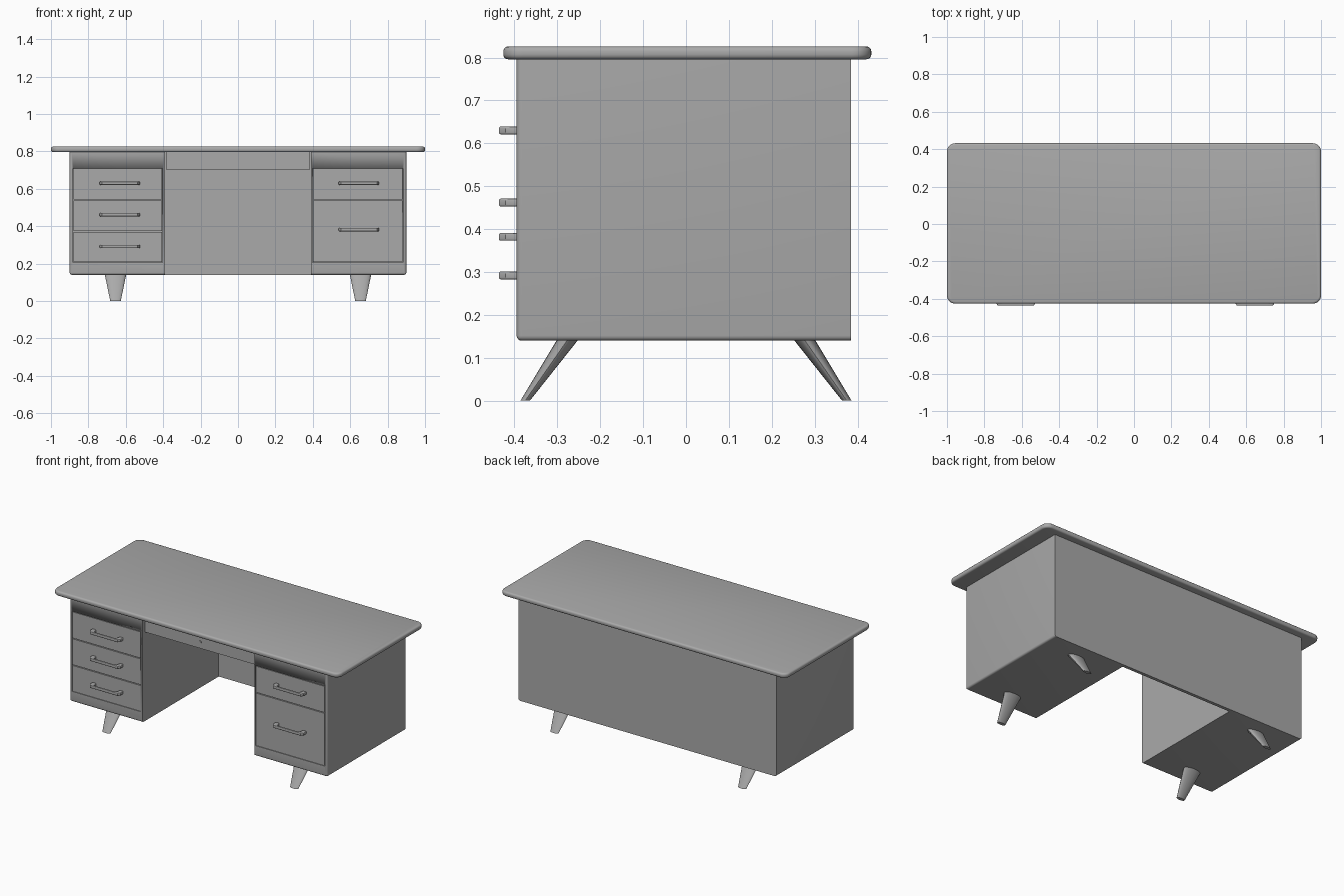
import bpy, bmesh
from math import cos, sin, tau, radians

cube = bpy.data.objects.get("Cube")
if cube:
    bpy.data.objects.remove(cube, do_unlink=True)

grey = bpy.data.materials.new("plain_grey")
grey.use_nodes = True
grey.diffuse_color = (0.4, 0.4, 0.4, 1)
grey.node_tree.nodes["Principled BSDF"].inputs["Base Color"].default_value = (0.4, 0.4, 0.4, 1)


def finish(name, bm):
    """Turn a bmesh into a smooth-by-angle object."""
    bmesh.ops.recalc_face_normals(bm, faces=bm.faces)
    mesh = bpy.data.meshes.new(name)
    bm.to_mesh(mesh)
    bm.free()
    mesh.materials.append(grey)
    obj = bpy.data.objects.new(name, mesh)
    bpy.context.collection.objects.link(obj)
    bpy.ops.object.select_all(action='DESELECT')
    obj.select_set(True)
    bpy.context.view_layer.objects.active = obj
    bpy.ops.object.shade_smooth_by_angle(angle=radians(35))
    return obj


def bevel(bm, pick, radius, segments):
    """Round the edges whose two ends satisfy the rule."""
    edges = [e for e in bm.edges if pick(e.verts[0].co, e.verts[1].co)]
    bmesh.ops.bevel(bm, geom=edges, offset=radius, segments=segments,
                    profile=0.5, affect='EDGES', clamp_overlap=True)


def box_mesh(x0, x1, y0, y1, z0, z1):
    bm = bmesh.new()
    bmesh.ops.create_cube(bm, size=1)
    for v in bm.verts:
        v.co = (x1 if v.co.x > 0 else x0, y1 if v.co.y > 0 else y0, z1 if v.co.z > 0 else z0)
    return bm


def box(name, *size):
    return finish(name, box_mesh(*size))


def near(a, b):
    return abs(a - b) < 1e-4


FRONT, BACK, BASE, UNDER = -0.395, 0.385, 0.14, 0.797

# Desktop: rounded corners, then softened rims
bm = box_mesh(-1, 1, -0.426, 0.432, 0.796, 0.826)
bevel(bm, lambda a, b: not near(a.z, b.z), 0.045, 8)
bevel(bm, lambda a, b: near(a.z, b.z), 0.011, 3)
finish("desktop", bm)


def pedestal(side, sign, inner, splits):
    """Cabinet with a shallow front opening filled by flush drawer fronts."""
    x0, x1 = sorted((sign * 0.39, sign * 0.9))
    bm = box_mesh(x0, x1, FRONT, BACK, BASE, UNDER)

    def rounded(a, b):
        front = near(a.y, FRONT) and near(b.y, FRONT)
        outer = near(a.x, sign * 0.9) and near(b.x, sign * 0.9)
        low = near(a.z, BASE) and near(b.z, BASE)
        return front + outer + low == 2
    bevel(bm, rounded, 0.012, 4)
    body = finish(side + "_pedestal", bm)

    left, right = sorted((sign * inner, sign * 0.882))
    cutter = box("opening_cutter", left, right, FRONT - 0.1, FRONT + 0.025, splits[0], splits[-1])
    cutter.hide_render = True
    cut = body.modifiers.new("opening", 'BOOLEAN')
    cut.object = cutter
    cut.solver = 'EXACT'
    bpy.context.view_layer.objects.active = body
    bpy.ops.object.modifier_apply(modifier=cut.name)
    bpy.data.objects.remove(cutter, do_unlink=True)

    gap = 0.0025
    for i, (low, high) in enumerate(zip(splits, splits[1:])):
        box(f"{side}_drawer_front_{i + 1}", left + gap, right - gap,
            FRONT, FRONT + 0.03, low + gap, high - gap)


pedestal("right", -1, 0.403, (0.205, 0.372, 0.54, 0.71))
pedestal("left", 1, 0.398, (0.205, 0.54, 0.71))

# Panel closing the back of the knee space
box("back_panel", -0.39, 0.39, BACK - 0.02, BACK, BASE, UNDER)

# Shallow centre drawer with a small lock
box("centre_drawer", -0.386, 0.386, FRONT + 0.02, 0.1, 0.704, UNDER)
bm = bmesh.new()
bmesh.ops.create_cone(bm, cap_ends=True, segments=16, radius1=0.008, radius2=0.008, depth=0.006)
for v in bm.verts:
    v.co = (v.co.x, FRONT + 0.019 + v.co.z, 0.745 + v.co.y)
finish("lock", bm)


def handle(name, x, z):
    """Bow handle: a bracket outline extruded upward and softened."""
    half = [(0.1075, 0.004), (0.1075, -0.026), (0.096, -0.041),
            (0.07, -0.041), (0.07, -0.029), (0.078, -0.024), (0.084, 0.004)]
    outer, inner = half[:3], half[4:]
    outline = outer + [(-px, py) for px, py in outer[::-1]]
    outline += [(-px, py) for px, py in inner[::-1]] + inner
    bm = bmesh.new()
    face = bm.faces.new([bm.verts.new((x + px, FRONT + py, z - 0.009)) for px, py in outline])
    made = bmesh.ops.extrude_face_region(bm, geom=[face])["geom"]
    for v in made:
        if isinstance(v, bmesh.types.BMVert):
            v.co.z += 0.018
    bevel(bm, lambda a, b: near(a.z, b.z), 0.004, 3)
    finish(name, bm)


for i, z in enumerate((0.292, 0.462, 0.63)):
    handle(f"right_handle_{i + 1}", -0.632, z)
for i, z in enumerate((0.382, 0.63)):
    handle(f"left_handle_{i + 1}", 0.646, z)


def leg(name, sx, sy):
    """Splayed, tapered leg with an oval section."""
    bm = bmesh.new()
    rings = []
    for y, z, rx, ry in ((0.375, 0, 0.028, 0.011), (0.274, 0.145, 0.058, 0.025)):
        rings.append([bm.verts.new((sx * 0.655 + rx * cos(tau * i / 20),
                                    sy * y + ry * sin(tau * i / 20), z)) for i in range(20)])
    for i in range(20):
        j = (i + 1) % 20
        bm.faces.new((rings[0][i], rings[0][j], rings[1][j], rings[1][i]))
    for ring in rings:
        bm.faces.new(ring)
    finish(name, bm)


for side, sx in (("left", 1), ("right", -1)):
    for end, sy in (("front", -1), ("back", 1)):
        leg(f"{end}_{side}_leg", sx, sy)
